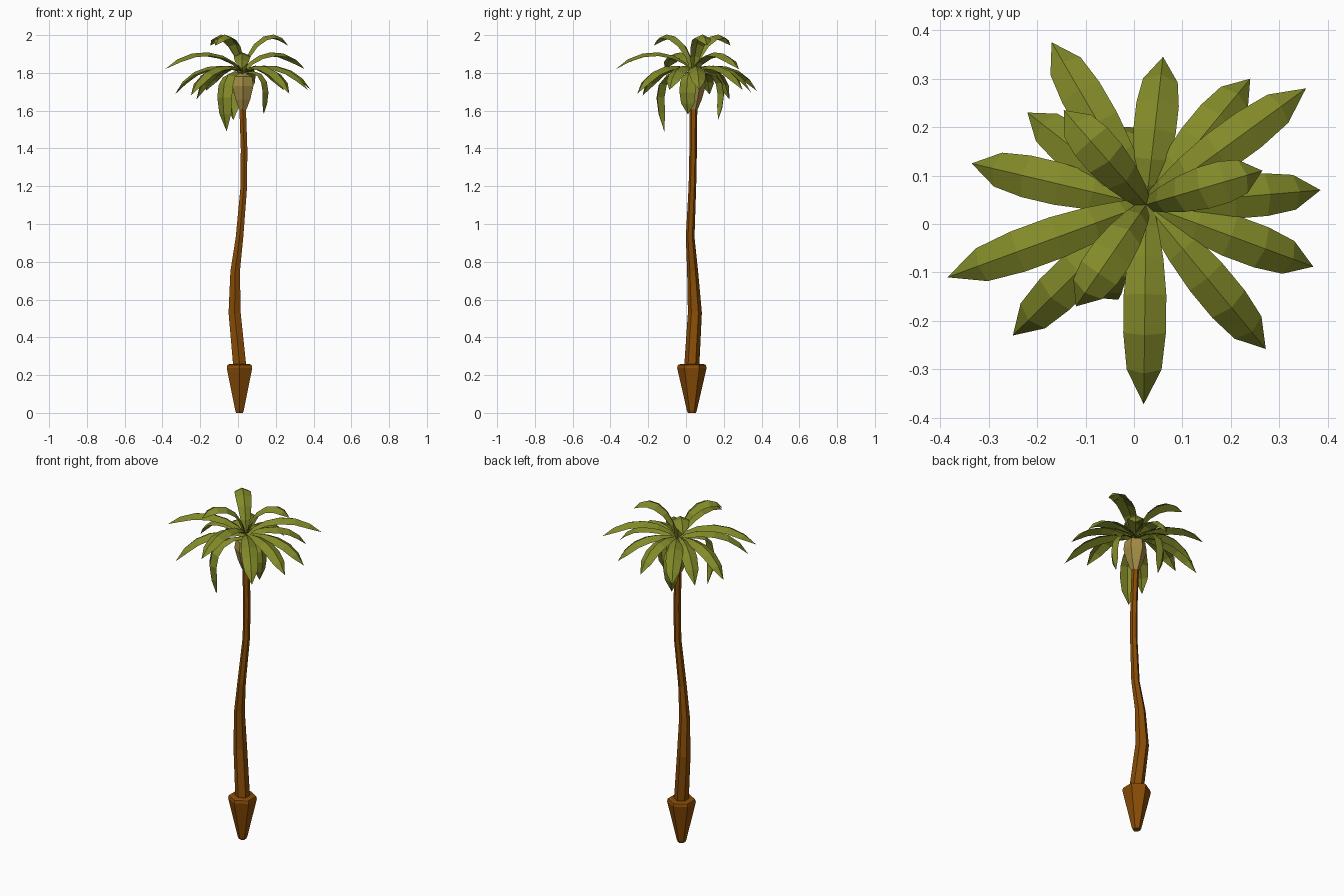
import bpy, bmesh, math
from mathutils import Vector

if "Cube" in bpy.data.objects:
    bpy.data.objects.remove(bpy.data.objects["Cube"])


def material(name, rgb):
    m = bpy.data.materials.new(name)
    m.diffuse_color = (*rgb, 1)
    m.use_nodes = True
    m.node_tree.nodes["Principled BSDF"].inputs["Base Color"].default_value = m.diffuse_color
    return m


BARK = material("brown bark", (0.25, 0.073, 0.002))
TAN = material("tan heart", (0.37, 0.27, 0.06))
LEAF = material("olive leaf", (0.225, 0.255, 0.022))


def finish(bm, name, mat):
    me = bpy.data.meshes.new(name)
    bm.to_mesh(me)
    bm.free()
    me.materials.append(mat)
    ob = bpy.data.objects.new(name, me)
    bpy.context.collection.objects.link(ob)
    return ob


def hex_loft(name, rings, mat):
    """Closed six-sided loft through rings of (x, y, z, radius)."""
    bm = bmesh.new()
    loops = []
    for x, y, z, r in rings:
        loops.append([bm.verts.new((x + r * math.sin(k * math.pi / 3),
                                    y - r * math.cos(k * math.pi / 3), z))
                      for k in range(6)])
    for a, b in zip(loops, loops[1:]):
        for k in range(6):
            j = (k + 1) % 6
            bm.faces.new((a[k], a[j], b[j], b[k]))
    bm.faces.new(loops[0][::-1])
    bm.faces.new(loops[-1])
    return finish(bm, name, mat)


# Tapered root block with a small rim
hex_loft("root_base", [(0.008, 0.031, 0.0, 0.021), (0.008, 0.031, 0.012, 0.026),
                       (0.008, 0.031, 0.238, 0.078), (0.008, 0.031, 0.254, 0.074),
                       (0.008, 0.031, 0.258, 0.062)], BARK)

# Curving trunk
hex_loft("trunk", [(0.010, 0.030, 0.24, 0.040), (-0.018, 0.047, 0.53, 0.037),
                   (-0.015, 0.035, 0.75, 0.029), (0.008, 0.022, 0.93, 0.023),
                   (0.031, 0.034, 1.20, 0.020), (0.032, 0.038, 1.40, 0.020),
                   (0.024, 0.040, 1.63, 0.020)], BARK)

# Flared heart under the crown
hex_loft("crown_heart", [(0.025, 0.039, 1.605, 0.022), (0.026, 0.039, 1.66, 0.045),
                         (0.026, 0.040, 1.73, 0.064), (0.026, 0.040, 1.78, 0.056),
                         (0.026, 0.040, 1.797, 0.02)], TAN)

# Crown fronds: keeled leaves along arched curves
CENTRE = Vector((0.025, 0.04, 0))
PROFILE = [(0, 0.016), (0.15, 0.026), (0.32, 0.037), (0.50, 0.044),
           (0.68, 0.044), (0.85, 0.036), (1, 0)]
# tier: start z, then two control points (fraction of tip reach, z)
TIERS = {
    "upper": (1.81, (0.12, 2.00), (0.76, 2.06)),
    "high": (1.81, (0.18, 1.92), (0.68, 1.96)),
    "middle": (1.81, (0.25, 1.855), (0.78, 1.865)),
    "drooping": (1.80, (1.25, 1.85), (1.50, 1.70)),
}


def frond(name, tip, tier):
    d = Vector((tip[0], tip[1], 0)) - CENTRE
    reach = d.length
    d.normalize()
    side = Vector((-d.y, d.x, 0))
    z0, c1, c2 = TIERS[tier]
    p = [Vector((0, z0)), Vector((c1[0] * reach, c1[1])),
         Vector((c2[0] * reach, c2[1])), Vector((reach, tip[2]))]
    bm = bmesh.new()
    rows = []
    for t, w in PROFILE:
        s = 1 - t
        q = s**3 * p[0] + 3*s*s*t * p[1] + 3*s*t*t * p[2] + t**3 * p[3]
        g = (s*s * (p[1]-p[0]) + 2*s*t * (p[2]-p[1]) + t*t * (p[3]-p[2])).normalized()
        mid = CENTRE + d * q.x + Vector((0, 0, q.y))
        drop = (d * g.y - Vector((0, 0, g.x))) * w * 0.45
        if w:
            rows.append([bm.verts.new(v) for v in
                         (mid - side * w + drop, mid, mid + side * w + drop)])
        else:
            rows.append([bm.verts.new(mid)])
    for a, b in zip(rows, rows[1:]):
        for k in range(2):
            if len(b) == 3:
                bm.faces.new((a[k+1], a[k], b[k], b[k+1]))
            else:
                bm.faces.new((a[k+1], a[k], b[0]))
    bm.normal_update()
    if rows[2][1].normal.z < 0:
        bmesh.ops.reverse_faces(bm, faces=bm.faces[:])
    finish(bm, name, LEAF)


TIPS = {
    "upper": [(0.265, 0.11, 1.945), (-0.12, -0.17, 1.945), (-0.145, 0.235, 1.945)],
    "high": [(0.355, 0.28, 1.82), (0.02, -0.372, 1.82), (-0.385, -0.11, 1.82)],
    "middle": [(-0.17, 0.375, 1.705), (0.06, 0.345, 1.695), (0.24, 0.30, 1.71),
               (0.385, 0.07, 1.71), (0.37, -0.088, 1.71), (0.272, -0.258, 1.69),
               (-0.25, -0.23, 1.68), (-0.335, 0.125, 1.685), (-0.22, 0.23, 1.66)],
    "drooping": [(-0.06, -0.115, 1.49), (0.135, 0.01, 1.58), (-0.025, 0.17, 1.55)],
}
for tier, tips in TIPS.items():
    for n, tip in enumerate(tips, 1):
        frond(f"{tier}_frond_{n}", tip, tier)
